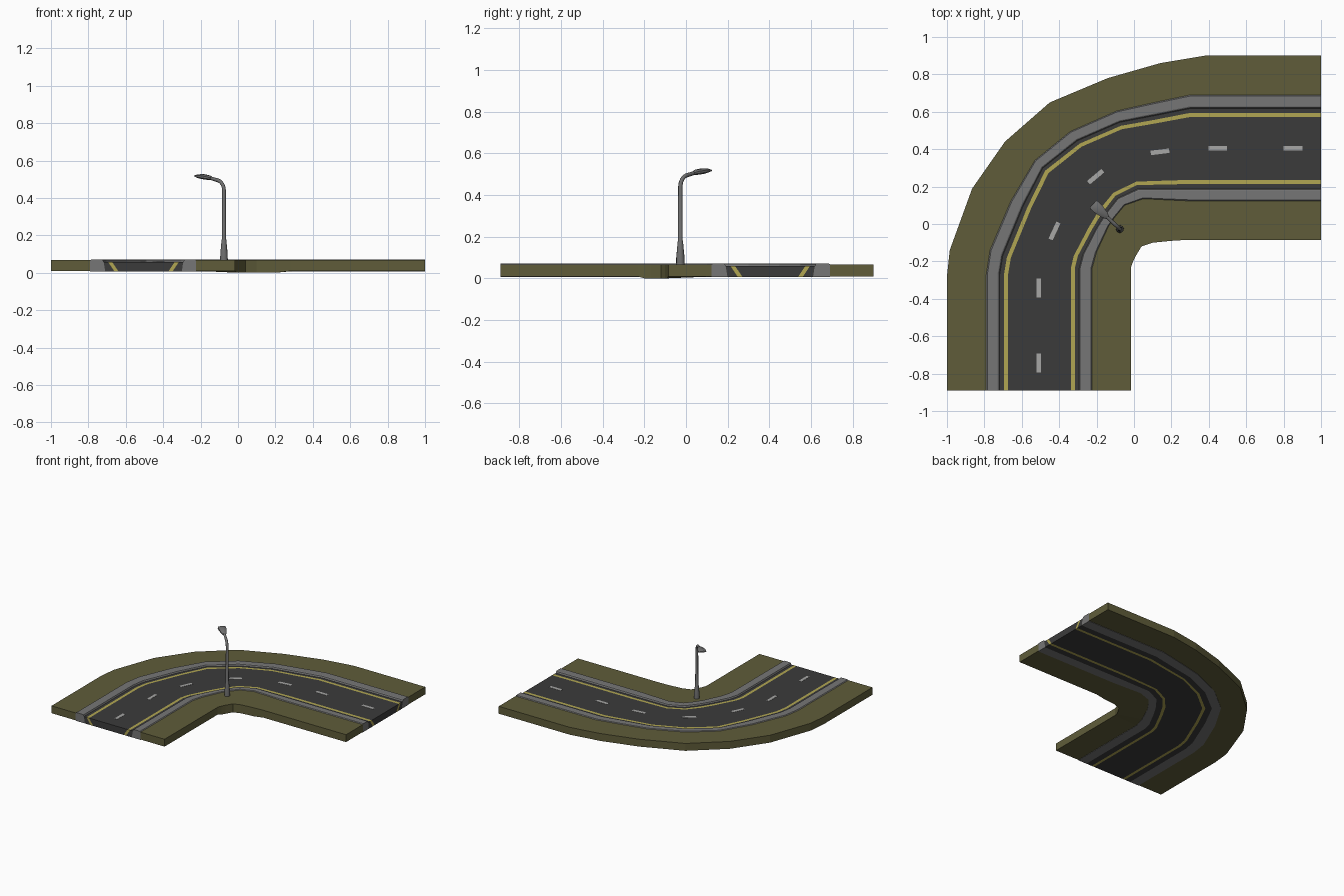
import bpy, bmesh, math
from mathutils import Vector

if "Cube" in bpy.data.objects:
    bpy.data.objects.remove(bpy.data.objects["Cube"])


def material(name, rgb):
    m = bpy.data.materials.new(name)
    m.diffuse_color = (*rgb, 1)
    m.use_nodes = True
    m.node_tree.nodes["Principled BSDF"].inputs["Base Color"].default_value = m.diffuse_color
    return m


GRASS = material("olive grass", (0.115, 0.108, 0.042))
KERB = material("kerb grey", (0.18, 0.18, 0.18))
ROAD = material("asphalt", (0.044, 0.044, 0.044))
YELLOW = material("line yellow", (0.44, 0.38, 0.085))
WHITE = material("dash white", (0.39, 0.39, 0.38))
METAL = material("lamp metal", (0.16, 0.16, 0.16))

# Guide lines of the bend, each keyed by its distance from the road centre
GUIDES = [
    (-0.495, [(-1, -.89), (-1, -.28), (-.985, -.14), (-.865, .19), (-.69, .44),
              (-.45, .65), (-.14, .78), (.14, .86), (.38, .9), (1, .9)]),
    (-0.285, [(-.79, -.89), (-.79, -.27), (-.77, -.14), (-.66, .12), (-.53, .34),
              (-.34, .495), (-.09, .605), (.11, .65), (.3, .69), (1, .69)]),
    (-0.19, [(-.695, -.89), (-.695, -.27), (-.68, -.18), (-.57, .09), (-.475, .285),
             (-.29, .43), (-.07, .525), (.11, .557), (.3, .594), (1, .594)]),
    (0.19, [(-.316, -.89), (-.316, -.235), (-.30, -.17), (-.225, -.03), (-.17, .06),
            (-.1, .15), (.016, .208), (.11, .21), (.3, .214), (1, .214)]),
    (0.28, [(-.225, -.89), (-.225, -.24), (-.2, -.15), (-.135, -.01), (-.1, .04),
            (-.05, .1), (.05, .135), (.15, .13), (.3, .123), (1, .123)]),
    (0.489, [(-.016, -.89), (-.016, -.23), (-.005, -.2), (.01, -.17), (.025, -.145),
             (.04, -.12), (.1, -.1), (.2, -.09), (.28, -.085), (1, -.085)]),
]
STATIONS = 10


def across(d, i):
    """Point at station i, at distance d from the road centre."""
    for (d0, a), (d1, b) in zip(GUIDES, GUIDES[1:]):
        if d <= d1 + 1e-6:
            return Vector(a[i]).lerp(Vector(b[i]), (d - d0) / (d1 - d0))


def finish(name, bm, mat, smooth=False):
    bmesh.ops.remove_doubles(bm, verts=bm.verts, dist=1e-5)
    bmesh.ops.recalc_face_normals(bm, faces=bm.faces)
    me = bpy.data.meshes.new(name)
    bm.to_mesh(me)
    bm.free()
    me.materials.append(mat)
    ob = bpy.data.objects.new(name, me)
    bpy.context.collection.objects.link(ob)
    if smooth:
        bpy.context.view_layer.objects.active = ob
        ob.select_set(True)
        bpy.ops.object.shade_smooth_by_angle(angle=math.radians(40))
        ob.select_set(False)
    return ob


def strip(name, mat, top, bottom):
    """Sweep a closed section of (distance, height) points around the bend."""
    bm = bmesh.new()
    loop = top + bottom[::-1]
    rings = []
    for i in range(STATIONS):
        ring = []
        for d, z in loop:
            # the inner corner dips to the ground
            if d > 0.45 and z < 0.02 and 1 < i < 8:
                z = 0.0
            ring.append(bm.verts.new((*across(d, i), z)))
        rings.append(ring)
    n = len(loop)
    for a, b in zip(rings, rings[1:]):
        for k in range(n):
            bm.faces.new((a[k], a[(k + 1) % n], b[(k + 1) % n], b[k]))
    bm.faces.new(rings[0])
    bm.faces.new(rings[-1])
    return finish(name, bm, mat)


def mirrored(points, side):
    return [(d * side, z) for d, z in points]


# Ground slab strips on both sides of the road
B, R = 0.006, 0.058
for side, label, edge, k_out in ((-1, "outer", .495, .285), (1, "inner", .489, .28)):
    strip(label + "_verge", GRASS, mirrored([(k_out, .067), (edge, .067)], side),
          mirrored([(k_out, .009), (edge, .009)], side))
    strip(label + "_kerb", KERB,
          mirrored([(.213, R), (.218, .069), (.225, .072), (k_out - .006, .072), (k_out, .067)], side),
          mirrored([(.205, B), (k_out, B)], side))
    strip(label + "_gutter", ROAD, mirrored([(.19, R), (.213, R)], side),
          mirrored([(.155, B), (.205, B)], side))
    strip(label + "_edge_line", YELLOW, mirrored([(.168, R), (.19, R)], side),
          mirrored([(.133, B), (.155, B)], side))
strip("carriageway", ROAD, [(-.168, R), (.168, R)], [(-.133, B), (.133, B)])

# Centre dashes
for i, (x, y, deg) in enumerate([(-.508, -.743, 90), (-.508, -.342, 90), (-.425, -.037, 65),
                                 (-.205, .253, 40), (.139, .386, 7), (.447, .404, 0),
                                 (.85, .404, 0)]):
    bm = bmesh.new()
    bmesh.ops.create_cube(bm, size=1)
    bmesh.ops.scale(bm, vec=(.1, .024, .003), verts=bm.verts)
    dash = finish(f"centre_dash_{i + 1}", bm, WHITE)
    dash.location = (x, y, R)
    dash.rotation_euler.z = math.radians(deg)


def loft(name, sections, sides):
    """Tube in the lamp's own plane: (reach, height, tilt, half width, half depth)."""
    bm = bmesh.new()
    rings = []
    for r, z, tilt, w, h in sections:
        t = math.radians(tilt)      # 0 = pointing up, 90 = pointing outward
        ring = []
        for k in range(sides):
            a = math.tau * (k + .5) / sides
            s, c = w * math.sin(a), h * math.cos(a)
            ring.append(bm.verts.new((r + c * math.cos(t), s, z - c * math.sin(t))))
        rings.append(ring)
    for a, b in zip(rings, rings[1:]):
        for k in range(sides):
            bm.faces.new((a[k], a[(k + 1) % sides], b[(k + 1) % sides], b[k]))
    bm.faces.new(rings[0])
    bm.faces.new(rings[-1])
    ob = finish(name, bm, METAL, True)
    ob.location = (-.075, -.027, 0)
    ob.rotation_euler.z = math.atan2(.68, -.73)
    return ob


# Street lamp: flared foot and pole, bent arm, flat head
pole = [(0, .06, 0, .021, .021), (0, .10, 0, .020, .020), (0, .175, 0, .013, .013),
        (0, .18, 0, .0115, .0115), (0, .44, 0, .0105, .0105)]
bend = [(.055 * (1 - math.cos(math.radians(a))), .44 + .055 * math.sin(math.radians(a)), a, .010, .010)
        for a in (20, 40, 60, 78)]
loft("lamp_pole", pole + bend + [(.105, .507, 78, .009, .009)], 10)
loft("lamp_head", [(.092, .504, 78, .012, .009), (.11, .508, 78, .021, .013),
                   (.155, .514, 80, .030, .014), (.185, .517, 82, .032, .010),
                   (.197, .518, 82, .026, .005)], 8)
